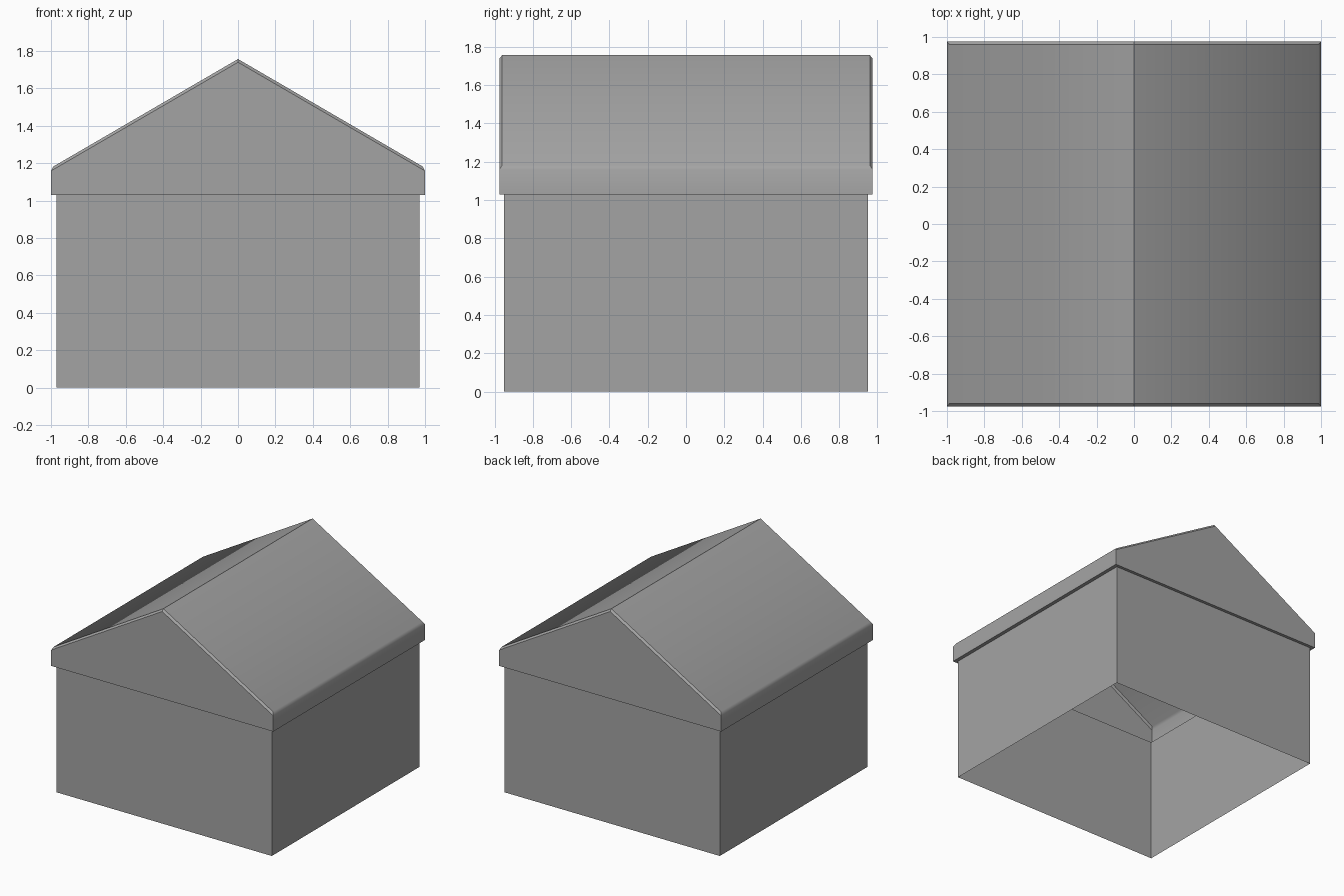
import bpy, bmesh, math

cube = bpy.data.objects.get("Cube")
if cube:
    bpy.data.objects.remove(cube, do_unlink=True)

WALL_X, WALL_Y = 0.97, 0.95
ROOF_X, ROOF_Y = 1.0, 0.975
EAVE_BOTTOM, EAVE_TOP, RIDGE = 1.03, 1.175, 1.757

grey = bpy.data.materials.new("plain grey")
grey.use_nodes = True
colour = (0.37, 0.37, 0.37, 1)
grey.diffuse_color = colour
grey.node_tree.nodes["Principled BSDF"].inputs["Base Color"].default_value = colour


def ring(bm, x, y, z):
    """Four corners of a level rectangle, anticlockwise from above."""
    return [bm.verts.new((sx * x, sy * y, z))
            for sx, sy in ((-1, -1), (1, -1), (1, 1), (-1, 1))]


def bridge(bm, lower, upper):
    """Band of outward faces between two rectangles."""
    for i in range(4):
        j = (i + 1) % 4
        bm.faces.new((lower[i], lower[j], upper[j], upper[i]))


def finish(bm, name):
    mesh = bpy.data.meshes.new(name)
    bm.to_mesh(mesh)
    bm.free()
    mesh.materials.append(grey)
    obj = bpy.data.objects.new(name, mesh)
    bpy.context.collection.objects.link(obj)
    return obj


# Walls: a thin shell, open at the bottom and the top
bm = bmesh.new()
bridge(bm, ring(bm, WALL_X, WALL_Y, 0), ring(bm, WALL_X, WALL_Y, EAVE_BOTTOM))
finish(bm, "walls")

# Roof: soffit ledge, eave band, gables and two slopes
bm = bmesh.new()
inner = ring(bm, WALL_X, WALL_Y, EAVE_BOTTOM)
outer = ring(bm, ROOF_X, ROOF_Y, EAVE_BOTTOM)
eave = ring(bm, ROOF_X, ROOF_Y, EAVE_TOP)
front_tip = bm.verts.new((0, -ROOF_Y, RIDGE))
back_tip = bm.verts.new((0, ROOF_Y, RIDGE))
bridge(bm, inner, outer)
for a, b, tip in ((0, 1, front_tip), (2, 3, back_tip)):
    bm.faces.new((outer[a], outer[b], eave[b], tip, eave[a]))
for a, b in ((1, 2), (3, 0)):
    bm.faces.new((outer[a], outer[b], eave[b], eave[a]))
bm.faces.new((eave[1], eave[2], back_tip, front_tip))
bm.faces.new((eave[3], eave[0], front_tip, back_tip))

# Chamfer along the eaves and the sloping gable edges
tips = {front_tip, back_tip}
upper = tips | set(eave)
edges = [e for e in bm.edges
         if set(e.verts) <= upper and set(e.verts) != tips]
bmesh.ops.bevel(bm, geom=edges, offset=0.015, segments=1,
                profile=0.5, affect='EDGES')
roof = finish(bm, "roof")

bpy.ops.object.select_all(action='DESELECT')
roof.select_set(True)
bpy.context.view_layer.objects.active = roof
bpy.ops.object.shade_smooth_by_angle(angle=math.radians(35))
